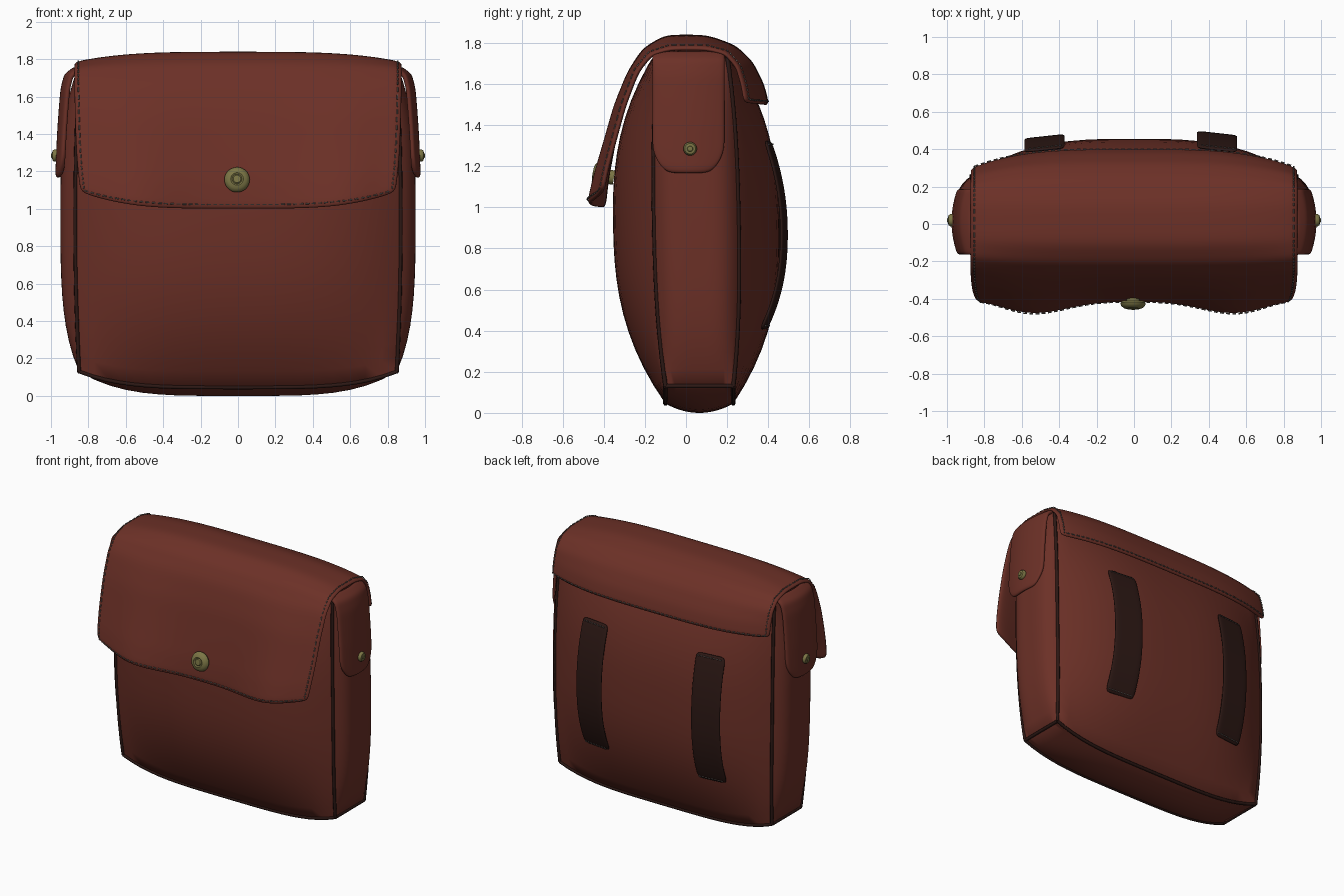
import bpy, bmesh, math
from mathutils import Vector, Matrix

if "Cube" in bpy.data.objects:
    bpy.data.objects.remove(bpy.data.objects["Cube"])


def material(name, rgb):
    m = bpy.data.materials.new(name)
    m.diffuse_color = (*rgb, 1)
    m.use_nodes = True
    m.node_tree.nodes["Principled BSDF"].inputs["Base Color"].default_value = m.diffuse_color
    return m


LEATHER = material("leather", (0.15, 0.03, 0.02))
DARK = material("dark_leather", (0.025, 0.009, 0.007))
BRASS = material("brass", (0.2, 0.18, 0.06))
THREAD = material("thread", (0.12, 0.1, 0.09))


def finish(bm, name, mat, angle=40):
    me = bpy.data.meshes.new(name)
    bm.to_mesh(me)
    bm.free()
    me.materials.append(mat)
    me.shade_smooth()
    me.set_sharp_from_angle(angle=math.radians(angle))
    ob = bpy.data.objects.new(name, me)
    bpy.context.collection.objects.link(ob)
    return ob


def sheet(name, f, ns, nt, thick, mat):
    """Leather sheet from f(s, t), s in 0..1 and t in -1..1, thickened inward."""
    bm = bmesh.new()
    g = [[bm.verts.new(f(i / ns, 2 * j / nt - 1)) for j in range(nt + 1)] for i in range(ns + 1)]
    for i in range(ns):
        for j in range(nt):
            bm.faces.new((g[i][j], g[i + 1][j], g[i + 1][j + 1], g[i][j + 1]))
    ob = finish(bm, name, mat, 60)
    mod = ob.modifiers.new("thickness", 'SOLIDIFY')
    mod.thickness, mod.offset = thick, -1
    sub = ob.modifiers.new("smooth", 'SUBSURF')
    sub.levels = sub.render_levels = 2
    return ob


def tubes(name, paths, radius, mat):
    cu = bpy.data.curves.new(name, 'CURVE')
    cu.dimensions = '3D'
    cu.bevel_depth, cu.bevel_resolution, cu.use_fill_caps = radius, 1, True
    for p in paths:
        sp = cu.splines.new('POLY')
        sp.points.add(len(p) - 1)
        for q, co in zip(sp.points, p):
            q.co = (*co, 1)
    cu.materials.append(mat)
    ob = bpy.data.objects.new(name, cu)
    bpy.context.collection.objects.link(ob)
    return ob


def dashes(f, n):
    """Short stitch segments along the path f(0..1)."""
    return [[f(i / n), f((i + 0.6) / n)] for i in range(n)]


def button(name, profile, loc, axis):
    """Lathed stud; profile is (radius, height) along axis."""
    bm = bmesh.new()
    vs = [bm.verts.new((r, 0, h)) for r, h in profile]
    es = [bm.edges.new(e) for e in zip(vs, vs[1:])]
    bmesh.ops.spin(bm, geom=vs + es, axis=(0, 0, 1), cent=(0, 0, 0), angle=2 * math.pi, steps=28)
    bmesh.ops.remove_doubles(bm, verts=bm.verts, dist=1e-5)
    bmesh.ops.recalc_face_normals(bm, faces=bm.faces)
    rot = Vector((0, 0, 1)).rotation_difference(Vector(axis)).to_matrix().to_4x4()
    bmesh.ops.transform(bm, matrix=Matrix.Translation(loc) @ rot, verts=bm.verts)
    return finish(bm, name, BRASS)


def lerp_profile(pts, s):
    k = min(int(s * (len(pts) - 1)), len(pts) - 2)
    f = s * (len(pts) - 1) - k
    return Vector(pts[k]).lerp(Vector(pts[k + 1]), f)


# Body: a cube whose six panels puff outward
def body_point(u, v, w):
    pu, pw = 1 - u ** 4, 1 - abs(w) ** 2.5
    x = u * (0.85 + 0.02 * (1 - w * w) + 0.08 * (1 - v ** 4) * (1 - w ** 4))
    y = 0.05 - 0.015 * w + v * (0.165 + pw * (0.04 + 0.2 * (1 - abs(u) ** 3)))
    bottom = 0.13 - 0.085 * pu - 0.045 * pu * (1 - v * v)
    top = 1.74 + 0.04 * pu + 0.025 * (1 - v * v)
    return Vector((x, y, bottom + (top - bottom) * (w + 1) / 2))


bm = bmesh.new()
bmesh.ops.create_cube(bm, size=2)
bmesh.ops.subdivide_edges(bm, edges=bm.edges[:], cuts=19, use_grid_fill=True)
for vert in bm.verts:
    vert.co = body_point(*vert.co)
finish(bm, "pouch_body", LEATHER, 50)

# Piping along the panel seams
R = [i / 12 - 1 for i in range(25)]
seams = []
for a in (-1, 1):
    seams += [[body_point(a, b, t) for t in R] for b in (-1, 1)]
    seams.append([body_point(t, a, -1) for t in R])
    seams.append([body_point(a, t, -1) for t in R])
tubes("seam_piping", seams, 0.011, DARK)

# Flap: blends a centre profile into a side profile, with a wavy front lip
CENTRE = [(.405, 1.5), (.38, 1.6), (.325, 1.71), (.24, 1.79), (.1, 1.84), (-.1, 1.84),
          (-.21, 1.775), (-.28, 1.67), (-.335, 1.5), (-.375, 1.3), (-.405, 1.14), (-.42, 1.0)]
SIDE = [(.3, 1.51), (.285, 1.6), (.26, 1.69), (.2, 1.76), (.1, 1.785), (-.08, 1.785),
        (-.18, 1.755), (-.25, 1.67), (-.315, 1.5), (-.365, 1.32), (-.4, 1.19), (-.42, 1.09)]


def flap_point(s, u):
    p = lerp_profile(CENTRE, s).lerp(lerp_profile(SIDE, s), abs(u) ** 3.5)
    tip = max(0, (s - 0.6) / 0.4)
    wave = 0.065 * tip * math.sin(math.pi * abs(u) ** 1.5) ** 2
    return Vector((u * (0.88 - 0.035 * tip ** 2), p.x - wave, p.y))


sheet("front_flap", flap_point, 22, 20, 0.03, LEATHER)

# Stitching round the flap edge
E = 0.97
stitches = dashes(lambda t: flap_point(0.015, E * (2 * t - 1)), 50)
stitches += dashes(lambda t: flap_point(0.985, E * (2 * t - 1)), 50)
for a in (-E, E):
    stitches += dashes(lambda t: flap_point(0.015 + 0.97 * t, a), 46)


# Side tabs, mirrored left and right
TAB = [(.87, 1.765), (.93, 1.72), (.95, 1.64), (.96, 1.52), (.968, 1.4), (.973, 1.28), (.978, 1.165)]


def tab_point(s, c):
    x, z = lerp_profile(TAB, s)
    z += 0.06 * abs(c) ** 6 * max(0, (s - 0.6) / 0.4)
    half = 0.18 - 0.025 * max(0, (s - 0.85) / 0.15) ** 2
    return Vector((x - 0.03 * c * c, 0.012 + half * c, z))


def mirror(ob):
    ob.modifiers.new("mirror", 'MIRROR').use_bisect_axis[0] = False


mirror(sheet("side_tabs", tab_point, 12, 10, 0.028, LEATHER))
mirror(button("side_studs", [(0, .028), (.012, .026), (.014, .022), (.026, .02), (.033, .01),
                             (.033, 0), (.02, -.05), (0, -.05)], (0.972, 0.02, 1.285), (1, 0, 0)))

# Front clasp with a ringed face
button("front_clasp", [(0, .036), (.02, .035), (.026, .029), (.034, .034), (.05, .029), (.063, .018),
                       (.068, .006), (.064, -.004), (.035, -.008), (.035, -.07), (.06, -.07), (0, -.07)],
       (-0.005, -0.42, 1.155), (0, -1, 0.15))

# Two bowed belt loops on the back
for label, cx, out in (("left", -0.48, 0.47), ("right", 0.445, 0.487)):
    def loop_point(s, c, cx=cx, out=out):
        bow = 1 - abs(2 * s - 1) ** 2.2
        side = 1 if cx > 0 else -1
        y0 = 0.405 - 0.02 * s
        return Vector((cx - 0.11 * c, y0 + (out - y0) * bow + 0.012 * side * c, 1.33 - 0.93 * s))

    sheet("belt_loop_" + label, loop_point, 14, 4, 0.02, DARK)
    for s in (0.025, 0.975):
        stitches += dashes(lambda t: loop_point(s, 1.7 * t - 0.85), 8)

tubes("stitching", stitches, 0.004, THREAD)
